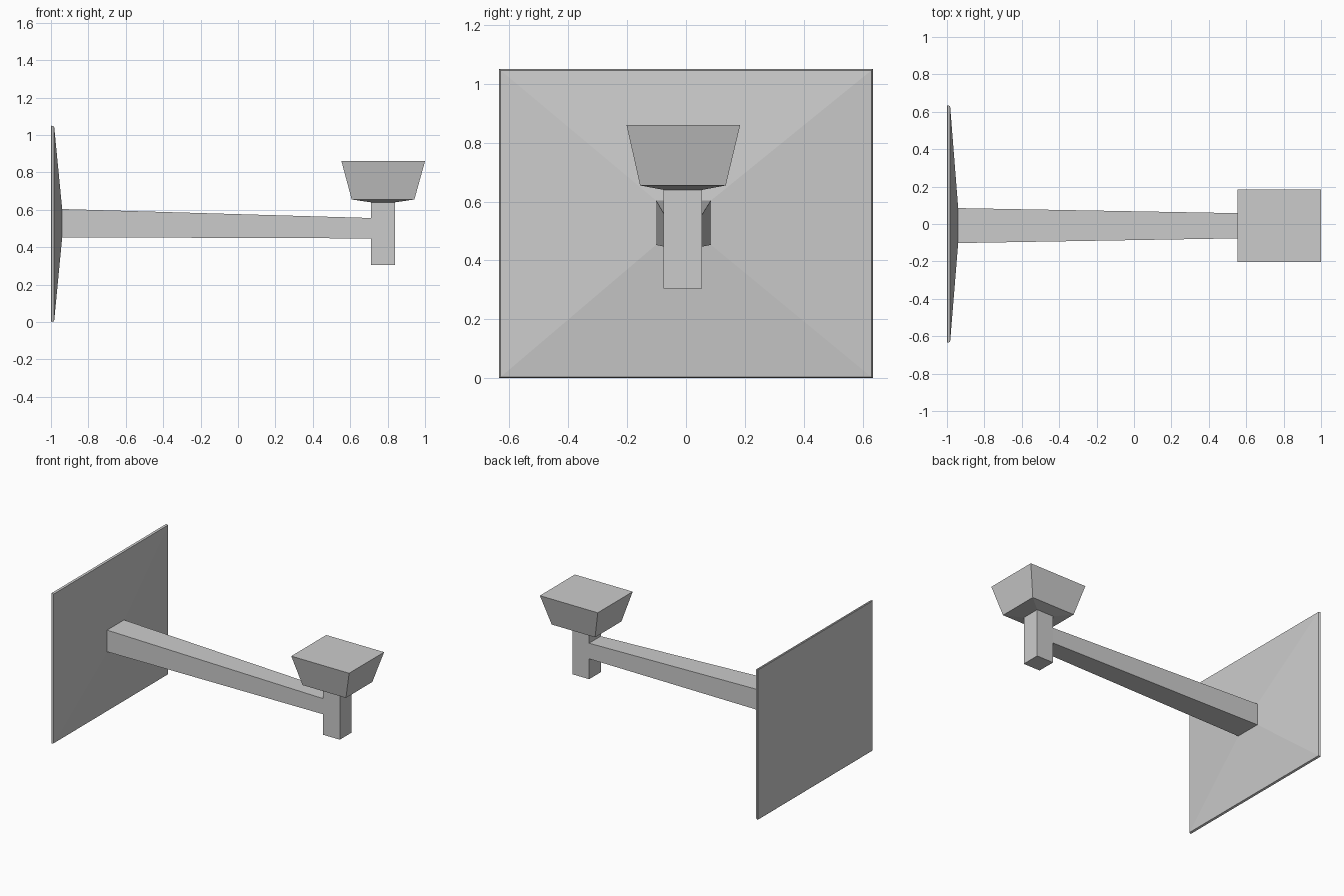
import bpy, bmesh

if "Cube" in bpy.data.objects:
    bpy.data.objects.remove(bpy.data.objects["Cube"])


def loft(name, rings):
    """Closed solid skinned through four-cornered rings."""
    bm = bmesh.new()
    loops = [[bm.verts.new(p) for p in ring] for ring in rings]
    for a, b in zip(loops, loops[1:]):
        for i in range(4):
            j = (i + 1) % 4
            bm.faces.new((a[i], a[j], b[j], b[i]))
    bm.faces.new(loops[0][::-1])
    bm.faces.new(loops[-1])
    bmesh.ops.recalc_face_normals(bm, faces=bm.faces)
    mesh = bpy.data.meshes.new(name)
    bm.to_mesh(mesh)
    bm.free()
    obj = bpy.data.objects.new(name, mesh)
    bpy.context.collection.objects.link(obj)
    return obj


def ring_x(x, y0, y1, z0, z1):
    return [(x, y0, z0), (x, y1, z0), (x, y1, z1), (x, y0, z1)]


def ring_z(z, x0, x1, y0, y1):
    return [(x0, y0, z), (x1, y0, z), (x1, y1, z), (x0, y1, z)]


# Square wall plate with a shallow raised front
loft("wall_plate", [
    ring_x(-1.0, -0.632, 0.632, 0.003, 1.047),
    ring_x(-0.997, -0.635, 0.635, 0.0, 1.05),
    ring_x(-0.983, -0.63, 0.63, 0.004, 1.046),
    ring_x(-0.94, -0.102, 0.085, 0.453, 0.604),
])

# Tapered arm
loft("arm", [
    ring_x(-0.942, -0.102, 0.085, 0.453, 0.604),
    ring_x(0.712, -0.074, 0.055, 0.447, 0.556),
])

# Upright post
loft("post", [
    ring_z(0.305, 0.71, 0.84, -0.076, 0.055),
    ring_z(0.645, 0.71, 0.84, -0.076, 0.055),
])

# Flared cup with a sloped underside
loft("cup", [
    ring_z(0.64, 0.71, 0.84, -0.076, 0.055),
    ring_z(0.655, 0.608, 0.943, -0.156, 0.135),
    ring_z(0.86, 0.553, 1.0, -0.202, 0.184),
])
